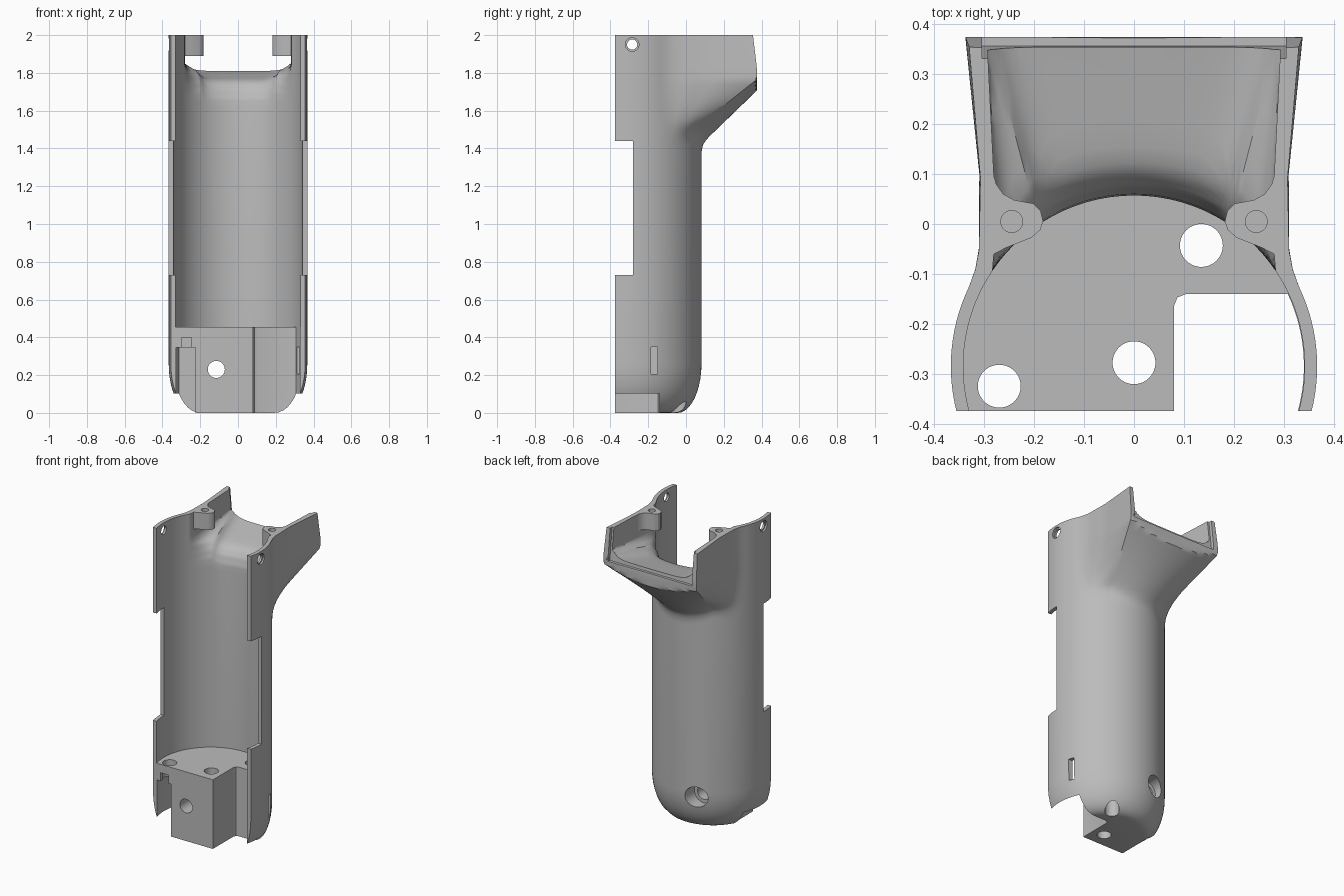
import bpy, bmesh
from math import sin, cos, asin, radians, pi
from mathutils import Matrix

cube = bpy.data.objects.get("Cube")
if cube:
    bpy.data.objects.remove(cube, do_unlink=True)

CY = -0.285          # centre line of the round body
OUTER, INNER = 0.367, 0.342

grey = bpy.data.materials.new("plain grey")
grey.use_nodes = True
grey.diffuse_color = (0.5, 0.5, 0.5, 1)
grey.node_tree.nodes["Principled BSDF"].inputs["Base Color"].default_value = (0.5, 0.5, 0.5, 1)


def interp(keys, v):
    """Piecewise linear lookup; each key is (v, value, ...)."""
    if v <= keys[0][0]:
        return keys[0][1:]
    for p, q in zip(keys, keys[1:]):
        if v <= q[0]:
            f = (v - p[0]) / (q[0] - p[0])
            return tuple(i + (j - i) * f for i, j in zip(p[1:], q[1:]))
    return keys[-1][1:]


def finish(name, bm):
    bmesh.ops.recalc_face_normals(bm, faces=bm.faces)
    me = bpy.data.meshes.new(name)
    bm.to_mesh(me)
    bm.free()
    me.materials.append(grey)
    ob = bpy.data.objects.new(name, me)
    bpy.context.collection.objects.link(ob)
    return ob


def loft(name, rings, neck, path, lag, power):
    """Stack rings that turn from a circle into the flared neck outline."""
    bm = bmesh.new()
    y0, y1 = path[0][1], neck[-1][2]
    widest = max(k[1] for k in neck)
    stack = []
    for z, r in rings:
        ring = []
        for a in range(0, 360, 2):
            x, y = r * cos(radians(a)), CY + r * sin(radians(a))
            b = min(a, 180 - a)
            if b >= neck[0][0]:
                nx, ny = interp(neck, b)
                t = (interp(path, z - lag * (nx / widest) ** power)[0] - y0) / (y1 - y0)
                x += ((nx if a <= 90 else -nx) - x) * t
                y += (ny - y) * t
            ring.append(bm.verts.new((x, y, z)))
        stack.append(ring)
    n = len(stack[0])
    for lo, hi in zip(stack, stack[1:]):
        for i in range(n):
            j = (i + 1) % n
            bm.faces.new((lo[i], lo[j], hi[j], hi[i]))
    bm.faces.new(stack[0])
    bm.faces.new(stack[-1])
    return finish(name, bm)


def prism(name, pts, lo, hi, axis="z"):
    """Extrude an outline along z (xy points) or x (yz points)."""
    bm = bmesh.new()
    put = (lambda p, h: (p[0], p[1], h)) if axis == "z" else (lambda p, h: (h, p[0], p[1]))
    a = [bm.verts.new(put(p, lo)) for p in pts]
    b = [bm.verts.new(put(p, hi)) for p in pts]
    bm.faces.new(a)
    bm.faces.new(b)
    for i in range(len(pts)):
        j = (i + 1) % len(pts)
        bm.faces.new((a[i], a[j], b[j], b[i]))
    return finish(name, bm)


def box(name, x0, x1, y0, y1, z0, z1):
    return prism(name, [(x0, y0), (x1, y0), (x1, y1), (x0, y1)], z0, z1)


def rod(name, centre, r, length, axis="z"):
    turn = {"z": Matrix(), "x": Matrix.Rotation(pi / 2, 4, "Y"), "y": Matrix.Rotation(pi / 2, 4, "X")}
    bm = bmesh.new()
    bmesh.ops.create_cone(bm, cap_ends=True, segments=40, radius1=r, radius2=r, depth=length,
                          matrix=Matrix.Translation(centre) @ turn[axis])
    return finish(name, bm)


def cut(target, cutters):
    bpy.context.view_layer.objects.active = target
    for c in cutters:
        c.hide_render = True
        m = target.modifiers.new("cut", "BOOLEAN")
        m.operation, m.solver, m.object = "DIFFERENCE", "EXACT", c
        bpy.ops.object.modifier_apply(modifier=m.name)
        bpy.data.objects.remove(c, do_unlink=True)


def smooth(ob):
    bpy.ops.object.select_all(action="DESELECT")
    ob.select_set(True)
    bpy.context.view_layer.objects.active = ob
    bpy.ops.object.shade_smooth_by_angle(angle=radians(30))


# Outer body: rounded bottom, round grip, flared neck at the back
rings = [(0.26 * (1 - cos(radians(a))), 0.24 + 0.127 * sin(radians(a))) for a in range(0, 91, 9)]
rings += [(1.36 + 0.02 * i, OUTER) for i in range(25)] + [(1.706, OUTER), (2.0, OUTER)]
rings.sort()
outer_neck = [(26, 0.330, -0.124), (30, 0.318, -0.09), (34, 0.311, -0.05), (42, 0.31, 0.1),
              (56, 0.338, 0.375), (90, 0, 0.375)]
outer_path = [(1.38, 0.082), (1.42, 0.09), (1.45, 0.11), (1.48, 0.141), (1.706, 0.375),
              (1.77, 0.375), (2.0, 0.352)]
shell = loft("handle_shell", rings, outer_neck, outer_path, 0.06, 2)

# Inner cavity with the open channel through the neck
inner_neck = [(34, 0.2835, -0.0938), (38, 0.28, -0.05), (44, 0.28, 0.08), (56, 0.296, 0.4), (90, 0, 0.4)]
inner_path = [(1.62, 0.057), (1.66, 0.06), (1.71, 0.075), (1.745, 0.1), (1.765, 0.13),
              (1.81, 0.355), (1.82, 0.4)]
rings = [(0.455, INNER), (1.62, INNER)] + [(1.64 + 0.01 * i, INNER) for i in range(24)] + [(2.1, INNER)]
cavity = loft("cavity", rings, inner_neck, inner_path, 0.04, 8)


# Pocket bounded by the inner wall, on the +x (side 1) or -x (side -1) side
def pocket(name, corner, y1, side, top):
    r = 0.3405
    a1 = asin((y1 - CY) / r)
    arc = [a1 + (radians(-40) - a1) * i / 24 for i in range(25)]
    pts = corner + [(r * cos(a), CY + r * sin(a)) for a in arc]
    pts.insert(0, (corner[0][0], pts[-1][1]))
    return prism(name, [(side * x, y) for x, y in pts], -0.1, top)


cutters = [
    cavity,
    box("front_opening", -1, 1, -1, -0.375, -0.1, 2.1),
    box("grip_window", -1, 1, -1, -0.28, 0.73, 1.44),
    pocket("left_pocket", [(0.08, -0.165), (0.087, -0.147), (0.105, -0.14)], -0.14, 1, 0.5),
    pocket("right_pocket", [(0.225, -0.15)], -0.15, -1, 0.345),
    box("right_pocket_notch", -0.3, -0.245, -1, -0.2, 0.3, 0.4),
    box("side_slot", 0.29, 0.5, -0.185, -0.15, 0.205, 0.35),
    prism("rear_rebate", [(0.357, 1.79), (0.5, 1.79), (0.5, 2.1), (0.32, 2.1)], -0.305, 0.305, "x"),
    rod("front_hole", (-0.115, -0.2, 0.23), 0.045, 0.8, "y"),
    rod("rear_counterbore", (-0.115, 0.1, 0.23), 0.068, 0.24, "y"),
    rod("pin_hole", (0, CY, 1.95), 0.027, 1, "x"),
]
for s in (1, -1):
    cutters.append(rod("pin_countersink", (s * 0.41, CY, 1.95), 0.036, 0.11, "x"))
for x, y in ((0.135, -0.043), (0, -0.278), (-0.27, -0.325)):
    cutters.append(rod("wire_hole", (x, y, 0.25), 0.043, 0.8))
cut(shell, cutters)
smooth(shell)

# Screw bosses at the top, one each side
outline = [(0.3, -0.07), (0.255, -0.047), (0.205, -0.027), (0.188, -0.012), (0.182, 0.005), (0.187, 0.026),
           (0.202, 0.041), (0.24, 0.048), (0.262, 0.06), (0.276, 0.08), (0.282, 0.1), (0.3, 0.1)]
for side, label in ((1, "left"), (-1, "right")):
    boss = prism(label + "_screw_boss", [(side * x, y) for x, y in outline], 1.89, 2.0)
    cut(boss, [rod("screw_hole", (side * 0.245, 0.005, 2.0), 0.022, 0.18)])
    smooth(boss)
